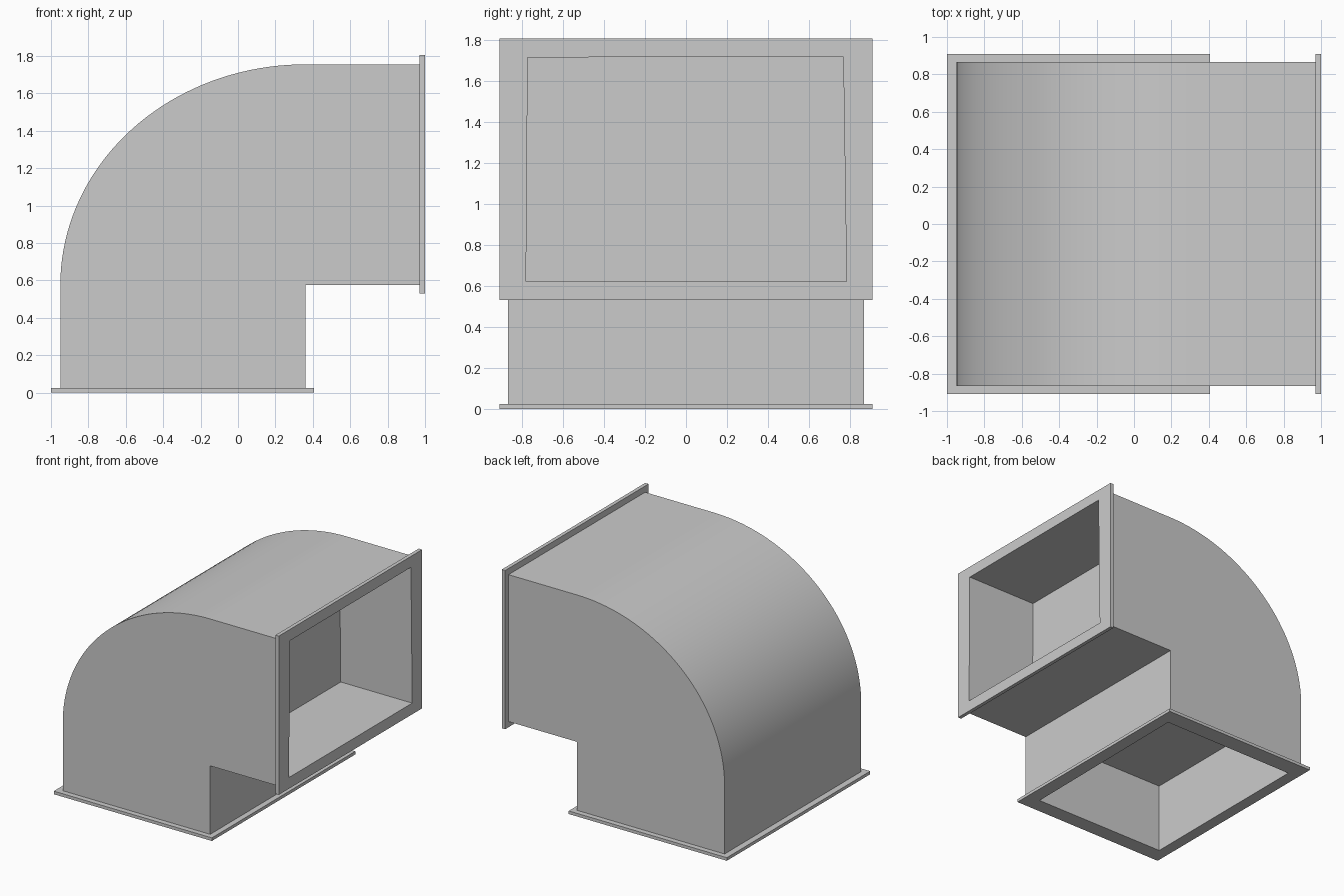
import bpy, bmesh
from math import sin, cos, pi, radians
from mathutils import Vector

if "Cube" in bpy.data.objects:
    bpy.data.objects.remove(bpy.data.objects["Cube"])


def prism(name, points, offset):
    """Closed solid: a planar outline swept along an offset vector."""
    bm = bmesh.new()
    face = bm.faces.new([bm.verts.new(p) for p in points])
    swept = bmesh.ops.extrude_face_region(bm, geom=[face])["geom"]
    verts = [v for v in swept if isinstance(v, bmesh.types.BMVert)]
    bmesh.ops.translate(bm, verts=verts, vec=Vector(offset))
    bmesh.ops.recalc_face_normals(bm, faces=bm.faces)
    mesh = bpy.data.meshes.new(name)
    bm.to_mesh(mesh)
    bm.free()
    obj = bpy.data.objects.new(name, mesh)
    bpy.context.collection.objects.link(obj)
    return obj


def combine(target, tool, operation):
    """Apply a boolean and discard the tool object."""
    mod = target.modifiers.new("combine", "BOOLEAN")
    mod.operation, mod.solver, mod.object = operation, "EXACT", tool
    bpy.context.view_layer.objects.active = target
    bpy.ops.object.modifier_apply(modifier=mod.name)
    bpy.data.objects.remove(tool)


# Elbow body: square inner corner, rounded outer bend
CX, CZ, RX, RZ, HALF = 0.36, 0.575, 1.31, 1.18, 0.867
STEPS = 40
outline = [(0.98, CZ), (CX, CZ), (CX, 0.01), (CX - RX, 0.01)]
for i in range(STEPS + 1):
    a = i / STEPS * pi / 2
    outline.append((CX - RX * cos(a), CZ + RZ * sin(a)))
outline.append((0.98, CZ + RZ))
duct = prism("duct_elbow", [(x, -HALF, z) for x, z in outline], (0, 2 * HALF, 0))

# Thin flanges around both ends
base_flange = prism("base_flange", [(-1, -0.91, 0), (0.405, -0.91, 0),
                                    (0.405, 0.91, 0), (-1, 0.91, 0)], (0, 0, 0.025))
side_flange = prism("side_flange", [(1, -0.91, 0.53), (1, 0.91, 0.53),
                                    (1, 0.91, 1.805), (1, -0.91, 1.805)], (-0.03, 0, 0))
combine(duct, base_flange, "UNION")
combine(duct, side_flange, "UNION")

# Blind rectangular openings, the side one tapering slightly to the top
side_opening = prism("side_opening", [(1.1, -0.78, 0.62), (1.1, 0.783, 0.62),
                                      (1.1, 0.767, 1.717), (1.1, -0.772, 1.714)], (-0.735, 0, 0))
base_opening = prism("base_opening", [(-0.907, -0.78, -0.1), (0.29, -0.783, -0.1),
                                      (0.305, 0.772, -0.1), (-0.903, 0.767, -0.1)], (0, 0, 0.67))
combine(duct, side_opening, "DIFFERENCE")
combine(duct, base_opening, "DIFFERENCE")

# Smooth bend, sharp edges elsewhere
bpy.ops.object.select_all(action="DESELECT")
duct.select_set(True)
bpy.context.view_layer.objects.active = duct
bpy.ops.object.shade_smooth_by_angle(angle=radians(30))
